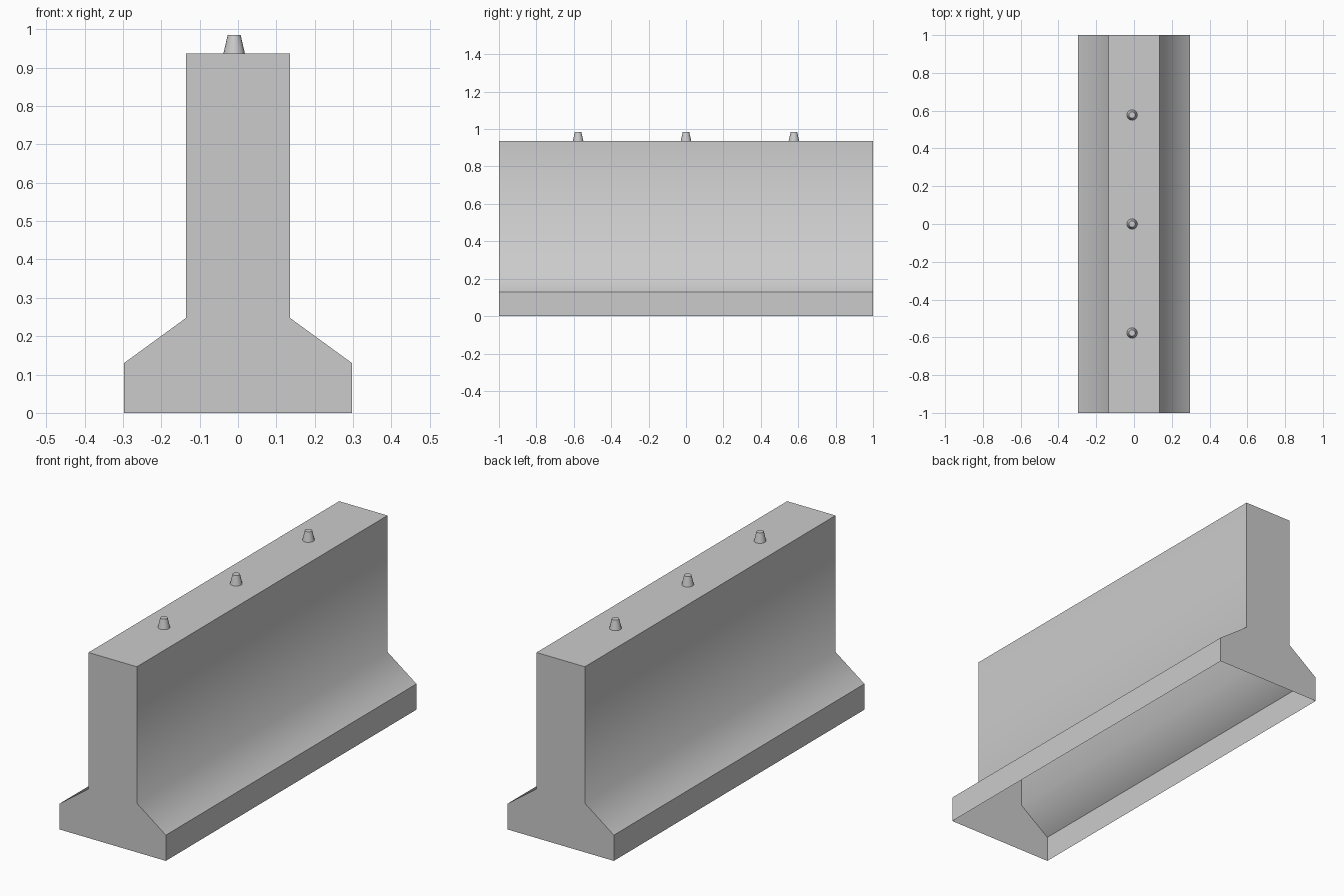
import bpy, bmesh
from mathutils import Matrix

if "Cube" in bpy.data.objects:
    bpy.data.objects.remove(bpy.data.objects["Cube"])

BASE_X, WALL_X = 0.297, 0.135
BASE_Z, SLOPE_Z, TOP_Z = 0.13, 0.248, 0.937


def add_object(name, bm):
    bmesh.ops.recalc_face_normals(bm, faces=bm.faces)
    mesh = bpy.data.meshes.new(name)
    bm.to_mesh(mesh)
    bm.free()
    obj = bpy.data.objects.new(name, mesh)
    bpy.context.collection.objects.link(obj)
    return obj


# Barrier body: mirrored half profile swept along y, underside left open
half = [(BASE_X, 0), (BASE_X, BASE_Z), (WALL_X, SLOPE_Z), (WALL_X, TOP_Z)]
profile = half + [(-x, z) for x, z in reversed(half)]
bm = bmesh.new()
front, back = ([bm.verts.new((x, y, z)) for x, z in profile] for y in (-1, 1))
bm.faces.new(front)
bm.faces.new(list(reversed(back)))
for i in range(len(profile) - 1):
    bm.faces.new((front[i], back[i], back[i + 1], front[i + 1]))

# Only the crease between slope and wall is shaded smooth
for f in bm.faces:
    f.smooth = True
for e in bm.edges:
    a, b = (v.co for v in e.verts)
    e.smooth = abs(a.y - b.y) > 1 and abs(a.z - SLOPE_Z) < 1e-4
add_object("barrier_body", bm)

# Tapered studs along the top
for i, y in enumerate((-0.577, 0, 0.577)):
    bm = bmesh.new()
    bmesh.ops.create_cone(bm, cap_ends=True, segments=16, radius1=0.028,
                          radius2=0.017, depth=0.048,
                          matrix=Matrix.Translation((-0.01, y, TOP_Z + 0.024)))
    # The hidden lower cap is not needed
    low = [f for f in bm.faces if all(v.co.z < TOP_Z + 0.01 for v in f.verts)]
    bmesh.ops.delete(bm, geom=low, context='FACES_ONLY')
    for f in bm.faces:
        f.smooth = True
    for e in bm.edges:
        e.smooth = abs(e.verts[0].co.z - e.verts[1].co.z) > 0.01
    add_object(f"top_stud_{i + 1}", bm)
